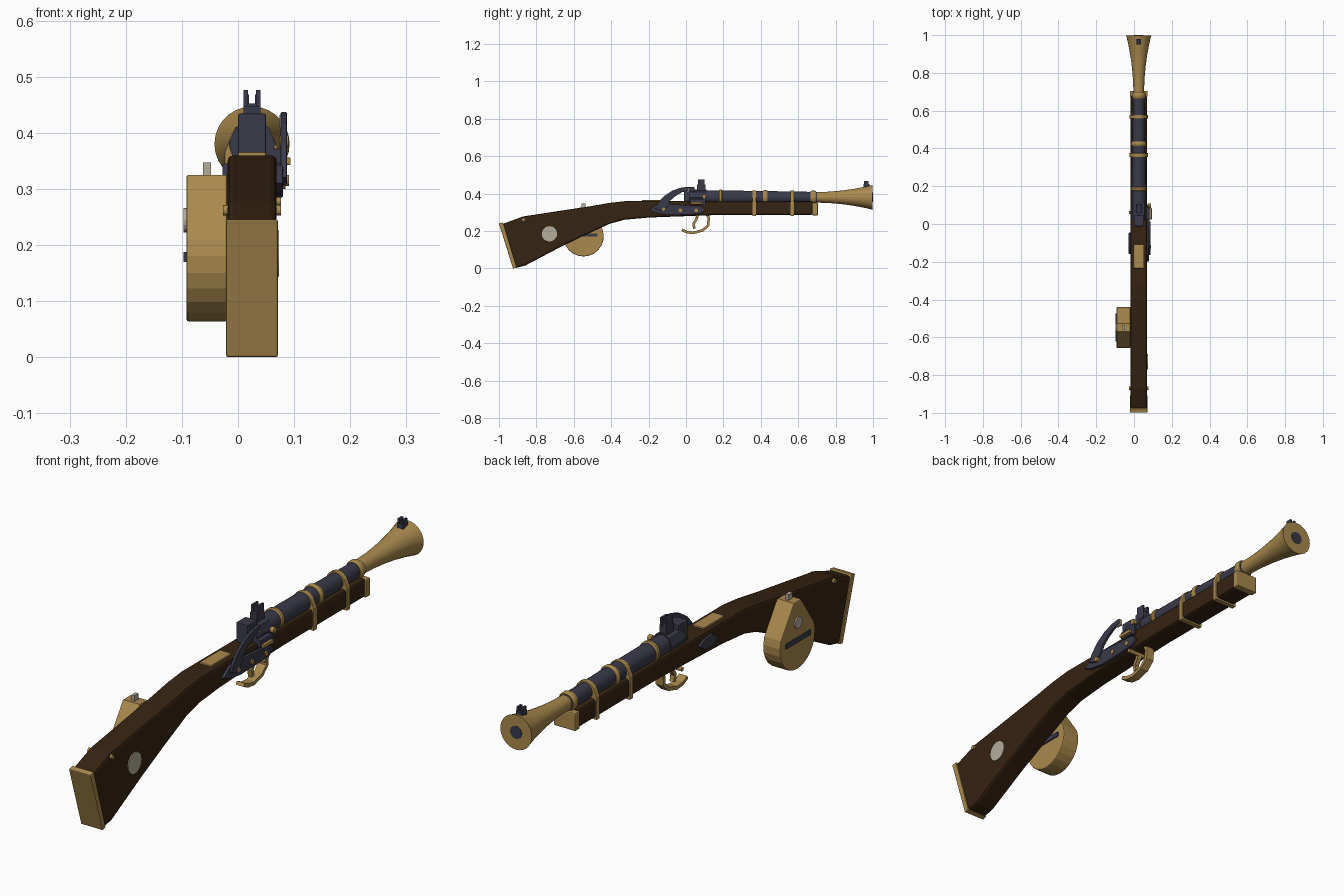
import bpy, bmesh, math
from mathutils import Vector

cube = bpy.data.objects.get("Cube")
if cube:
    bpy.data.objects.remove(cube, do_unlink=True)


def material(name, rgb):
    m = bpy.data.materials.new(name)
    m.use_nodes = True
    m.diffuse_color = (*rgb, 1)
    m.node_tree.nodes["Principled BSDF"].inputs["Base Color"].default_value = (*rgb, 1)
    return m


BRASS = material("aged brass", (0.40, 0.25, 0.075))
WOOD = material("dark walnut", (0.036, 0.017, 0.006))
STEEL = material("blued steel", (0.042, 0.042, 0.068))
SILVER = material("dull silver", (0.46, 0.42, 0.34))
CX, CZ = 0.025, 0.38  # barrel axis


def finish(name, bm, mat, bevel=0, smooth=False):
    bmesh.ops.recalc_face_normals(bm, faces=bm.faces)
    mesh = bpy.data.meshes.new(name)
    bm.to_mesh(mesh)
    bm.free()
    mesh.materials.append(mat)
    ob = bpy.data.objects.new(name, mesh)
    bpy.context.collection.objects.link(ob)
    if bevel:
        mod = ob.modifiers.new("bevel", "BEVEL")
        mod.width, mod.segments = bevel, 2
        mod.limit_method, mod.angle_limit = "ANGLE", math.radians(60)
    if smooth:
        bpy.ops.object.select_all(action="DESELECT")
        ob.select_set(True)
        bpy.context.view_layer.objects.active = ob
        bpy.ops.object.shade_smooth_by_angle(angle=math.radians(35))
    return ob


def prism(name, pts, a, b, mat, axis="x", bevel=0):
    """Extrude a (y, z) outline along x, or an (x, z) outline along y."""
    bm = bmesh.new()
    place = (lambda u, v: (a, u, v)) if axis == "x" else (lambda u, v: (u, a, v))
    face = bm.faces.new([bm.verts.new(place(*p)) for p in pts])
    out = bmesh.ops.extrude_face_region(bm, geom=[face])
    shift = Vector((b - a, 0, 0)) if axis == "x" else Vector((0, b - a, 0))
    moved = [g for g in out["geom"] if isinstance(g, bmesh.types.BMVert)]
    bmesh.ops.translate(bm, verts=moved, vec=shift)
    return finish(name, bm, mat, bevel)


def box(name, x, y, z, mat, bevel=0):
    rect = [(y[0], z[0]), (y[1], z[0]), (y[1], z[1]), (y[0], z[1])]
    return prism(name, rect, x[0], x[1], mat, bevel=bevel)


def lathe(name, profile, mat, sides=24):
    """Turn a (y, radius) profile around the barrel axis and cap both ends."""
    bm = bmesh.new()
    rings = []
    for y, r in profile:
        angles = [math.tau * i / sides for i in range(sides)]
        rings.append([bm.verts.new((CX + r * math.cos(t), y, CZ + r * math.sin(t))) for t in angles])
    for lo, hi in zip(rings, rings[1:]):
        for i in range(sides):
            j = (i + 1) % sides
            bm.faces.new((lo[i], lo[j], hi[j], hi[i]))
    bm.faces.new(rings[0])
    bm.faces.new(rings[-1])
    return finish(name, bm, mat, smooth=True)


def arc(cu, cv, r, start, end, n):
    angles = [math.radians(start + (end - start) * i / n) for i in range(n + 1)]
    return [(cu + r * math.cos(t), cv + r * math.sin(t)) for t in angles]


def stud(name, y, z, r, x0, x1, mat, sides=12):
    return prism(name, arc(y, z, r, 0, 360 - 360 / sides, sides - 1), x0, x1, mat)


def strip(name, path, thick, x0, x1, mat):
    """Flat bar of constant thickness following a (y, z) path."""
    pts = [Vector(p) for p in path]
    left, right = [], []
    for i, p in enumerate(pts):
        d = (pts[min(i + 1, len(pts) - 1)] - pts[max(i - 1, 0)]).normalized()
        n = Vector((-d.y, d.x)) * thick / 2
        left.append(tuple(p + n))
        right.append(tuple(p - n))
    return prism(name, left + right[::-1], x0, x1, mat)


# Wooden stock and butt plate
prism("stock", [(-0.98, 0.238), (-0.87, 0.278), (-0.68, 0.307), (-0.52, 0.331), (-0.41, 0.35),
                (-0.32, 0.36), (0.68, 0.358), (0.68, 0.286), (0.18, 0.286), (-0.2, 0.272),
                (-0.33, 0.26), (-0.41, 0.238), (-0.55, 0.173), (-0.68, 0.11), (-0.86, 0.015),
                (-0.91, 0.003)], -0.019, 0.069, WOOD, bevel=0.01)
prism("butt_plate", [(-1, 0.24), (-0.978, 0.246), (-0.905, 0.003), (-0.925, 0)],
      -0.021, 0.071, BRASS, bevel=0.003)
stud("butt_pin", -0.87, 0.262, 0.009, -0.027, 0.077, BRASS)
stud("stock_medallion", -0.73, 0.185, 0.041, 0.066, 0.073, SILVER, 20)
box("tang_plate", (0, 0.05), (-0.235, -0.11), (0.35, 0.366), BRASS, 0.003)
box("nose_cap", (-0.022, 0.072), (0.675, 0.705), (0.283, 0.352), BRASS, 0.005)

# Barrel, flared muzzle and bands
lathe("barrel", [(0.03, 0.037), (0.35, 0.035), (0.7, 0.029)], STEEL)
lathe("flared_muzzle", [(0.69, 0.028), (0.76, 0.03), (0.83, 0.036), (0.89, 0.044),
                        (0.95, 0.055), (0.985, 0.063), (0.998, 0.067)], BRASS, 28)
lathe("bore", [(0.99, 0.025), (1.0, 0.025)], STEEL, 12)
for label, y, r, w in (("rear", 0.185, 0.041, 0.022), ("middle", 0.425, 0.04, 0.024),
                       ("front", 0.68, 0.036, 0.03)):
    lathe(label + "_barrel_ring", [(y - w / 2, r - 0.004), (y - w / 4, r), (y + w / 4, r),
                                   (y + w / 2, r - 0.004)], BRASS)
for label, y in (("rear", 0.365), ("front", 0.568)):
    hoop = [(CX - 0.049, 0.279), (CX + 0.049, 0.279), (CX + 0.049, 0.365)]
    hoop += arc(CX, CZ - 0.005, 0.042, 15, 165, 8) + [(CX - 0.049, 0.365)]
    prism(label + "_stock_band", hoop, y - 0.01, y + 0.01, BRASS, "y", 0.002)

# Breech and sights
box("breech_block", (0, 0.05), (-0.012, 0.045), (0.345, 0.434), STEEL, 0.003)
lathe("breech_collar", [(0.02, 0.042), (0.11, 0.042)], STEEL, 8)
box("rear_sight_base", (0.01, 0.04), (0.058, 0.105), (0.41, 0.448), STEEL)
box("front_sight_base", (0.012, 0.038), (0.95, 0.98), (0.425, 0.452), STEEL)
for side, s in (("left", 1), ("right", -1)):
    x = CX + s * 0.011
    box(side + "_rear_sight_post", (x - 0.004, x + 0.004), (0.065, 0.1), (0.445, 0.476), STEEL)
    x = CX + s * 0.009
    box(side + "_front_sight_post", (x - 0.004, x + 0.004), (0.953, 0.977), (0.45, 0.468), STEEL)

# Lock, hammer and pan on the left, side plate on the right
prism("lock_plate", [(-0.2, 0.31), (-0.16, 0.34), (-0.12, 0.347), (0.02, 0.336), (0.08, 0.335),
                     (0.105, 0.31), (0.08, 0.292), (0.0, 0.287), (-0.1, 0.285), (-0.16, 0.295)],
      0.06, 0.08, STEEL, bevel=0.002)
prism("hammer", [(-0.165, 0.32), (-0.15, 0.35), (-0.12, 0.385), (-0.075, 0.415), (-0.03, 0.431),
                 (0.012, 0.437), (0.015, 0.415), (-0.02, 0.408), (-0.055, 0.388), (-0.085, 0.362),
                 (-0.1, 0.33), (-0.12, 0.305)], 0.076, 0.087, STEEL, bevel=0.002)
box("flint", (0.074, 0.085), (-0.005, 0.018), (0.409, 0.432), SILVER)
box("pan", (0.055, 0.083), (0.02, 0.092), (0.342, 0.372), STEEL, 0.003)
box("pan_lip", (0.072, 0.094), (0.025, 0.085), (0.343, 0.356), BRASS, 0.002)
box("pan_lever", (0.076, 0.085), (0.09, 0.103), (0.33, 0.385), STEEL)
stud("pan_knob", 0.097, 0.385, 0.011, 0.074, 0.09, BRASS)
for label, y, z in (("rear", -0.12, 0.315), ("middle", -0.03, 0.31), ("front", 0.055, 0.31)):
    stud(label + "_lock_screw", y, z, 0.01, 0.075, 0.091 if label == "rear" else 0.085, BRASS)
stud("guard_pin", 0.06, 0.278, 0.008, -0.027, 0.077, BRASS)
prism("side_plate", [(-0.16, 0.318), (-0.125, 0.345), (-0.075, 0.34), (-0.045, 0.322),
                     (-0.08, 0.3), (-0.13, 0.297)], -0.028, -0.015, STEEL, bevel=0.002)

# Trigger and open guard
strip("trigger_guard", [(0.105, 0.3), (0.122, 0.27), (0.118, 0.23), (0.09, 0.204), (0.04, 0.19),
                        (0.005, 0.194), (-0.022, 0.207)], 0.014, 0.008, 0.042, BRASS)
strip("trigger", [(0.065, 0.295), (0.055, 0.262), (0.04, 0.238), (0.045, 0.212)],
      0.014, 0.016, 0.034, BRASS)

# Flask hung on the right of the stock
FY, FZ = -0.548, 0.172
flask = [(FY - 0.022, 0.325)] + arc(FY, FZ, 0.108, 160, 380, 14) + [(FY + 0.022, 0.325)]
prism("flask", flask, -0.092, -0.019, BRASS, bevel=0.004)
box("flask_cap", (-0.062, -0.048), (FY - 0.012, FY + 0.012), (0.32, 0.347), SILVER)
box("flask_strap", (-0.097, -0.013), (FY - 0.075, FY + 0.075), (0.17, 0.188), STEEL)
stud("flask_badge", FY, 0.244, 0.022, -0.097, -0.09, SILVER, 16)
